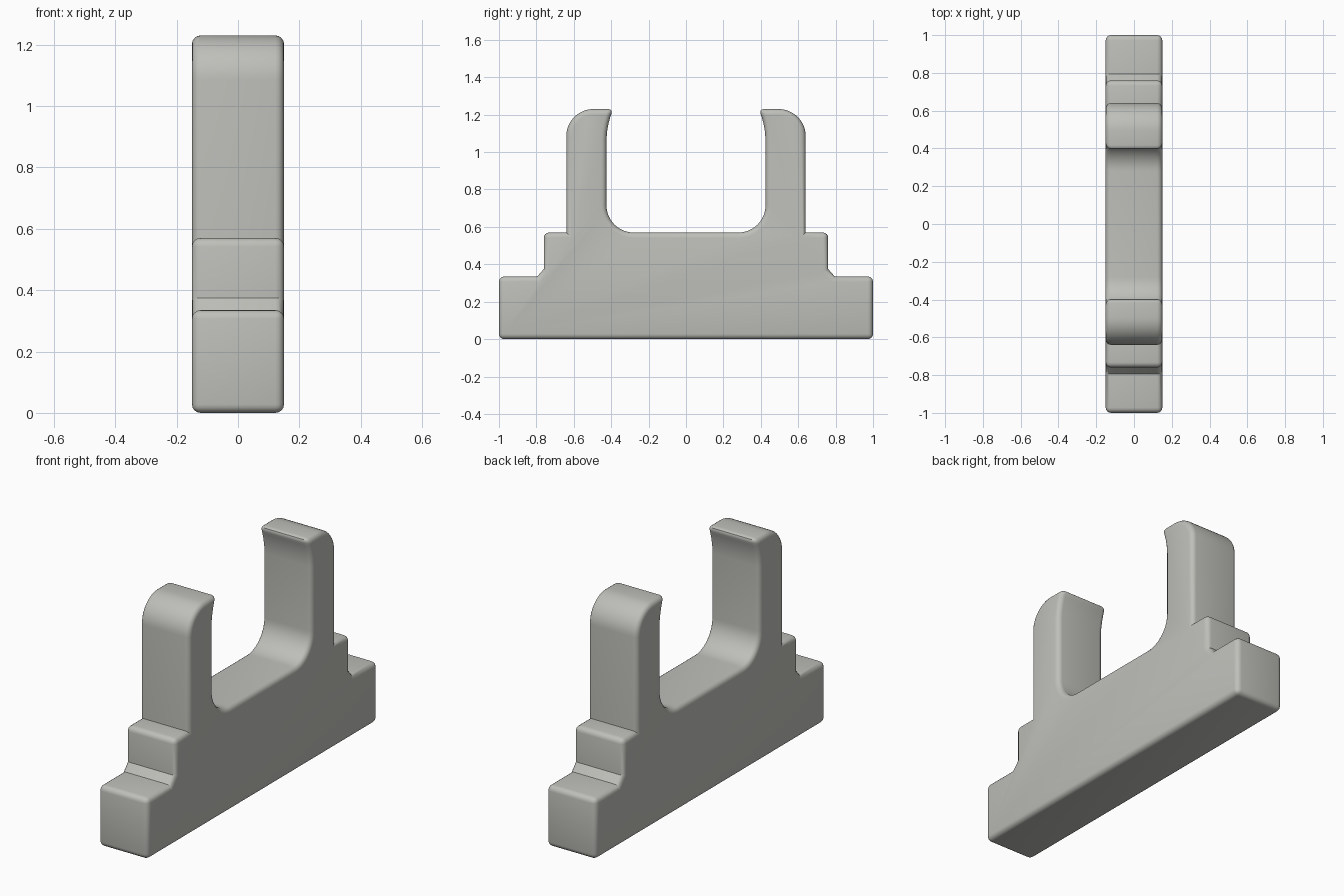
import bpy, bmesh, math

if "Cube" in bpy.data.objects:
    bpy.data.objects.remove(bpy.data.objects["Cube"])

HALF_WIDTH = 0.15
ROUND = 0.028


def arc(cy, cz, r, a0, a1, n=12):
    """Points on a circular arc in the y-z plane, angles in degrees."""
    return [(cy + r * math.cos(math.radians(a0 + (a1 - a0) * i / n)),
             cz + r * math.sin(math.radians(a0 + (a1 - a0) * i / n))) for i in range(n + 1)]


# Half outline: saddle floor, prong, shoulder, chamfered step, foot
half = arc(0.28, 0.715, 0.145, -90, 0)
half += [(0.425, 1.07), (0.422, 1.11), (0.415, 1.15), (0.405, 1.187), (0.389, 1.23)]
half += arc(0.495, 1.085, 0.145, 90, 0)
half += [(0.64, 0.57), (0.76, 0.57), (0.76, 0.375), (0.795, 0.335), (1, 0.335), (1, 0)]
convex = {(0.389, 1.23), (0.76, 0.57), (1, 0.335), (1, 0)}   # corners to round
outline = half + [(-y, z) for y, z in reversed(half)]

# Extrude the outline across the width
bm = bmesh.new()
left = [bm.verts.new((-HALF_WIDTH, y, z)) for y, z in outline]
right = [bm.verts.new((HALF_WIDTH, y, z)) for y, z in outline]
bm.faces.new(left)
bm.faces.new(right[::-1])
n = len(outline)
for i in range(n):
    j = (i + 1) % n
    bm.faces.new((left[i], right[i], right[j], left[j]))
bmesh.ops.recalc_face_normals(bm, faces=bm.faces)

# Round the side rims and the outward corners only
weight = bm.edges.layers.float.new("bevel_weight_edge")
for e in bm.edges:
    a, b = e.verts
    rim = abs(a.co.x - b.co.x) < 1e-4
    corner = any(abs(abs(a.co.y) - y) < 1e-4 and abs(a.co.z - z) < 1e-4 for y, z in convex)
    e[weight] = 1.0 if rim or corner else 0.0

mesh = bpy.data.meshes.new("cradle_bracket")
bm.to_mesh(mesh)
bm.free()
bracket = bpy.data.objects.new("cradle_bracket", mesh)
bpy.context.collection.objects.link(bracket)

bevel = bracket.modifiers.new("rounded_edges", 'BEVEL')
bevel.limit_method = 'WEIGHT'
bevel.width = ROUND
bevel.segments = 4
bevel.use_clamp_overlap = False

grey = bpy.data.materials.new("warm_grey")
grey.diffuse_color = (0.52, 0.52, 0.49, 1)
grey.use_nodes = True
grey.node_tree.nodes["Principled BSDF"].inputs["Base Color"].default_value = grey.diffuse_color
mesh.materials.append(grey)

bpy.context.view_layer.objects.active = bracket
bracket.select_set(True)
bpy.ops.object.modifier_apply(modifier=bevel.name)
bpy.ops.object.shade_smooth_by_angle(angle=math.radians(30))
